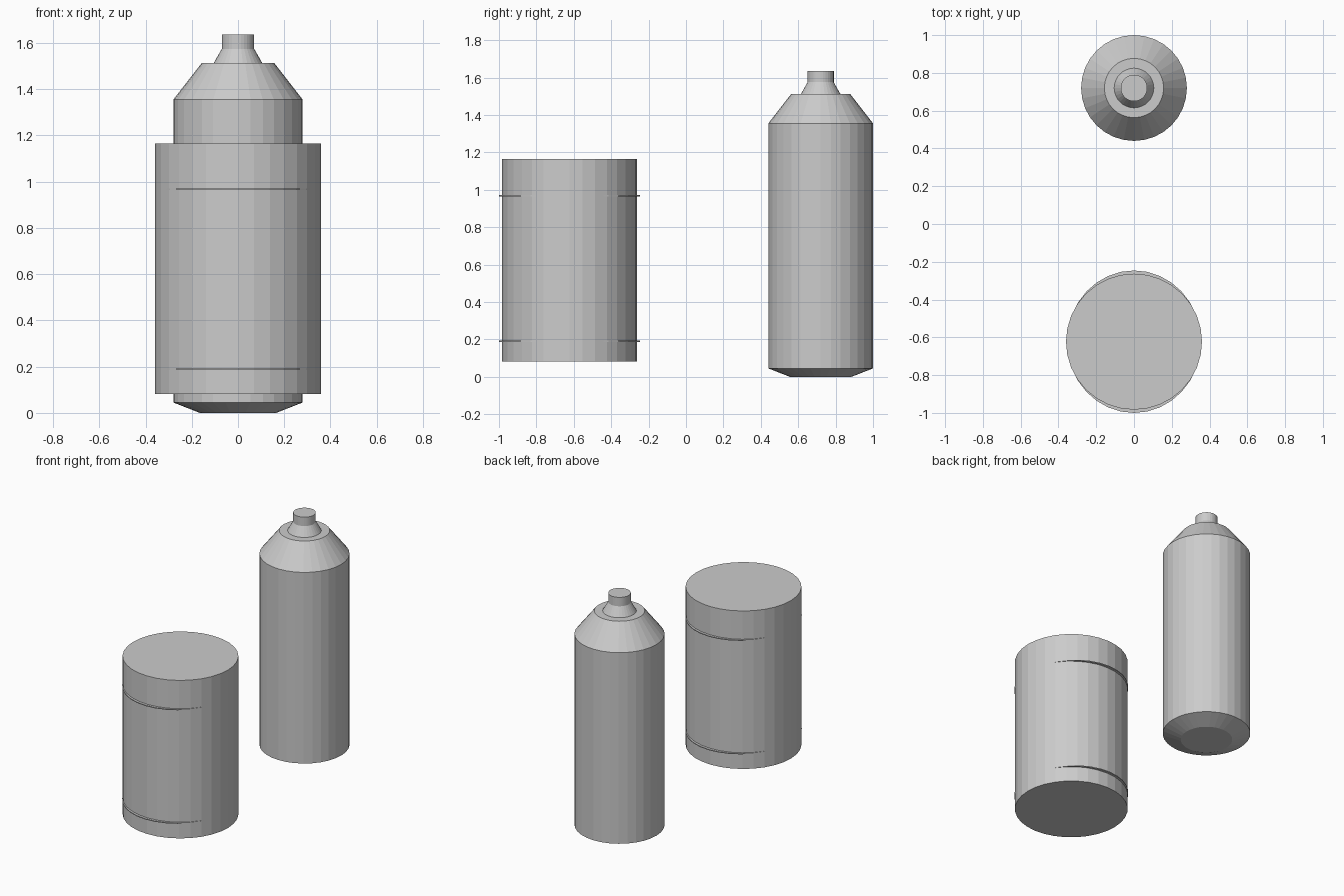
import bpy, bmesh
from math import sin, cos, tau

if "Cube" in bpy.data.objects:
    bpy.data.objects.remove(bpy.data.objects["Cube"])

SIDES = 32


def lathe(name, profile, y, closed=False, oval=(1, 1)):
    """Spin (radius, z) points round a vertical axis at the given y."""
    bm = bmesh.new()
    rings = [[bm.verts.new((r * oval[0] * cos(tau * i / SIDES),
                            r * oval[1] * sin(tau * i / SIDES), z))
              for i in range(SIDES)] for r, z in profile]
    pairs = list(zip(rings, rings[1:]))
    if closed:
        pairs.append((rings[-1], rings[0]))
    else:
        bm.faces.new(rings[0])
        bm.faces.new(rings[-1])
    for a, b in pairs:
        for i in range(SIDES):
            j = (i + 1) % SIDES
            bm.faces.new((a[i], a[j], b[j], b[i]))
    bmesh.ops.recalc_face_normals(bm, faces=bm.faces)
    mesh = bpy.data.meshes.new(name)
    bm.to_mesh(mesh)
    bm.free()
    obj = bpy.data.objects.new(name, mesh)
    obj.location.y = y
    bpy.context.collection.objects.link(obj)
    return obj


# Spray can: chamfered base, straight body, sloped shoulder
lathe("can_body", [(0.165, 0), (0.28, 0.045), (0.28, 1.355), (0.157, 1.513)], 0.72)

# Valve cone and nozzle button
lathe("can_nozzle", [(0.105, 1.513), (0.07, 1.575), (0.07, 1.636)], 0.72)

# Wide sleeve
lathe("sleeve", [(0.36, 0.082), (0.36, 1.165)], -0.623)

# Thin, slightly oval bands that stand proud at the front and back
for label, z in (("lower", 0.19), ("upper", 0.968)):
    lathe(label + "_band",
          [(0.95, z - 0.003), (1, z - 0.003), (1, z + 0.003), (0.95, z + 0.003)],
          -0.623, closed=True, oval=(0.355, 0.377))
